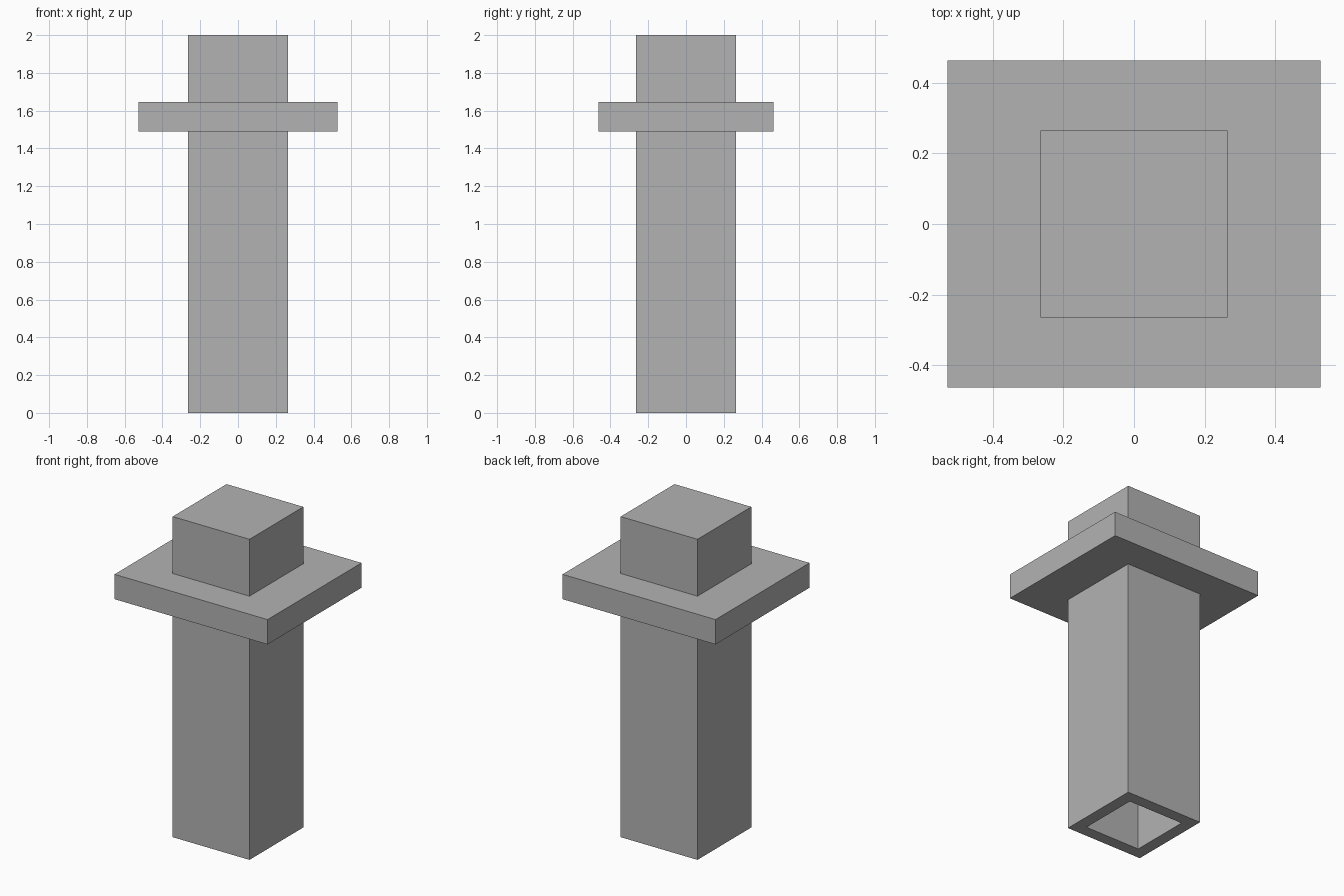
import bpy
import bmesh
from mathutils import Matrix

default = bpy.data.objects.get("Cube")
if default:
    bpy.data.objects.remove(default, do_unlink=True)

# Single plain grey
grey = bpy.data.materials.new("plain grey")
grey.use_nodes = True
colour = (0.45, 0.45, 0.45, 1)
grey.diffuse_color = colour
grey.node_tree.nodes["Principled BSDF"].inputs["Base Color"].default_value = colour


def box_mesh(width, depth, bottom, top):
    """Box centred on the vertical axis, between two heights."""
    bm = bmesh.new()
    place = Matrix.Translation((0, 0, (bottom + top) / 2))
    scale = Matrix.Diagonal((width, depth, top - bottom, 1))
    bmesh.ops.create_cube(bm, size=1, matrix=place @ scale)
    return bm


def finish(bm, name):
    mesh = bpy.data.meshes.new(name)
    bm.to_mesh(mesh)
    bm.free()
    mesh.materials.append(grey)
    obj = bpy.data.objects.new(name, mesh)
    bpy.context.collection.objects.link(obj)
    return obj


# Square post, bored out from below and closed at the top
WIDTH, HOLE, HEIGHT, BORE = 0.53, 0.32, 2.0, 1.9
post = box_mesh(WIDTH, WIDTH, 0, HEIGHT)
base = min(post.faces, key=lambda f: f.calc_center_median().z)
bmesh.ops.inset_region(post, faces=[base], thickness=(WIDTH - HOLE) / 2)
bore = bmesh.ops.extrude_face_region(post, geom=[base])["geom"]
bmesh.ops.translate(post, vec=(0, 0, BORE),
                    verts=[v for v in bore if isinstance(v, bmesh.types.BMVert)])
if base.is_valid:
    bmesh.ops.delete(post, geom=[base], context="FACES_ONLY")
bmesh.ops.recalc_face_normals(post, faces=post.faces[:])
finish(post, "post")

# Collar plate around the post, with an opening the post fills
collar = box_mesh(1.056, 0.926, 1.49, 1.645)
finish(collar, "collar")
